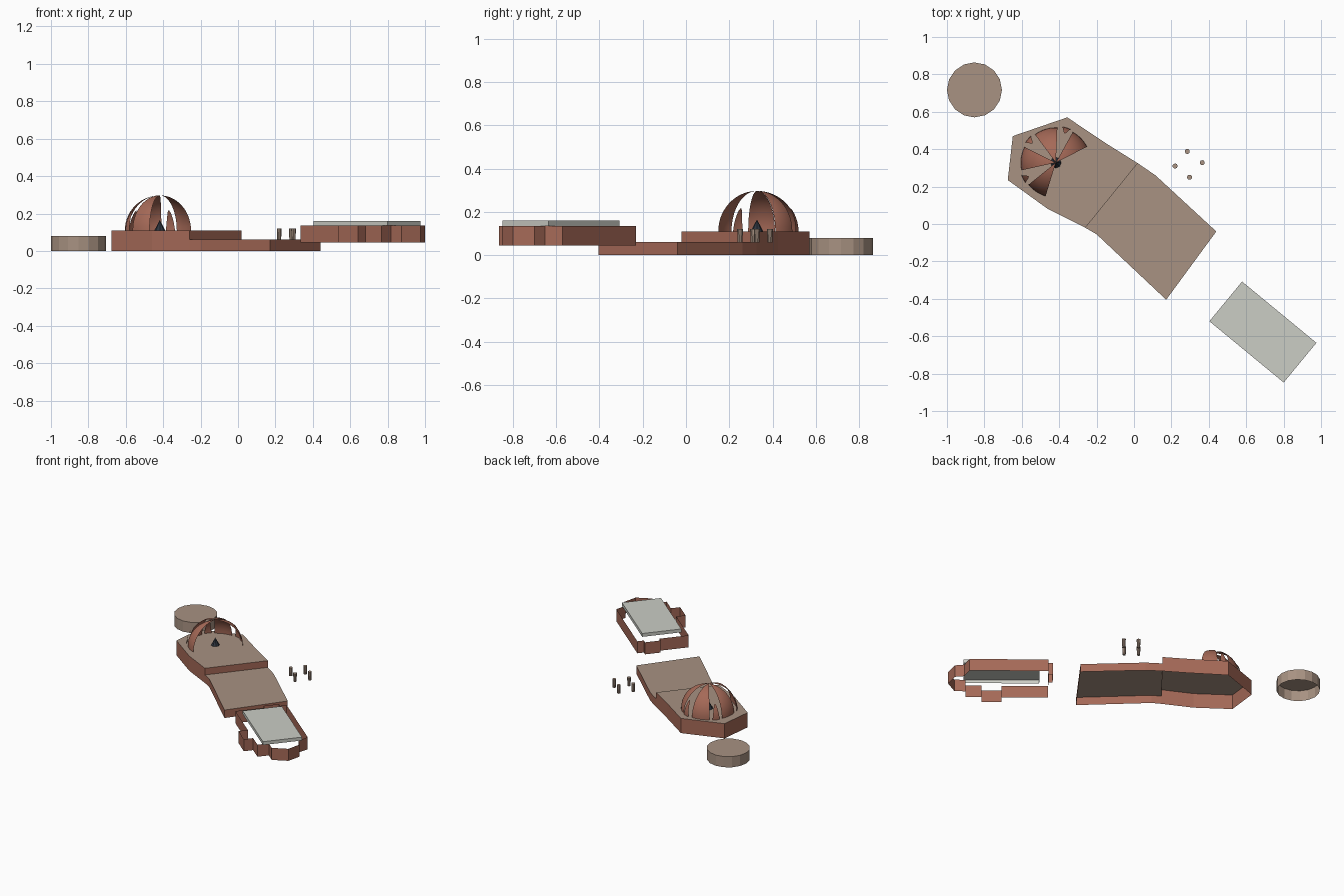
import bpy, bmesh, math
from mathutils import Vector

if "Cube" in bpy.data.objects:
    bpy.data.objects.remove(bpy.data.objects["Cube"])


def srgb(r, g, b):
    f = lambda c: c / 12.92 if c <= 0.04045 else ((c + 0.055) / 1.055) ** 2.4
    return [f(c / 255) for c in (r, g, b)] + [1.0]


def material(name, *rgb):
    m = bpy.data.materials.new(name)
    m.diffuse_color = srgb(*rgb)
    m.use_nodes = True
    m.node_tree.nodes["Principled BSDF"].inputs["Base Color"].default_value = m.diffuse_color
    return m


BRICK = material("brick_red", 165, 105, 87)
TAN = material("sandy_tan", 168, 146, 130)
PALE = material("pale_grey", 203, 205, 197)
DARK = material("dark_slate", 45, 52, 62)


def add_object(name, bm, mats):
    me = bpy.data.meshes.new(name)
    bm.to_mesh(me)
    bm.free()
    for m in mats:
        me.materials.append(m)
    ob = bpy.data.objects.new(name, me)
    bpy.context.collection.objects.link(ob)
    return ob


def shell(name, pts, z0, z1, side, top=None):
    """Vertical walls on a counter-clockwise outline, open below, with an optional lid."""
    bm = bmesh.new()
    low = [bm.verts.new((x, y, z0)) for x, y in pts]
    high = [bm.verts.new((x, y, z1)) for x, y in pts]
    n = len(pts)
    for i in range(n):
        j = (i + 1) % n
        bm.faces.new((low[i], low[j], high[j], high[i]))
    if top:
        bm.faces.new(high).material_index = 1
    return add_object(name, bm, [side, top] if top else [side])


def ring(cx, cy, r, n):
    return [(cx + r * math.cos(2 * math.pi * i / n),
             cy + r * math.sin(2 * math.pi * i / n)) for i in range(n)]


# Stepped terraces
shell("upper_terrace", [(-0.675, 0.235), (-0.46, 0.08), (-0.26, -0.02), (0.02, 0.325),
                        (-0.14, 0.425), (-0.357, 0.57), (-0.648, 0.47)], 0, 0.11, BRICK, TAN)
shell("lower_terrace", [(-0.26, -0.02), (-0.20, -0.055), (0.172, -0.405), (0.44, -0.04),
                        (0.115, 0.26), (0.02, 0.325)], 0, 0.06, BRICK, TAN)

# Round platform
shell("round_platform", ring(-0.853, 0.717, 0.147, 16), 0, 0.08, TAN, TAN)

# Hall: plan laid out along its long (u) and short (v) directions
ANG = math.radians(-39.5)
U = Vector((math.cos(ANG), math.sin(ANG)))
V = Vector((-U.y, U.x))
CORNER = Vector((0.403, -0.52))


def plan(pts):
    return [tuple(CORNER + U * u + V * v) for u, v in pts]


shell("hall_wall", plan([
    (-0.06, -0.035), (0.255, -0.035), (0.255, -0.10), (0.39, -0.10), (0.39, -0.035),
    (0.50, -0.035), (0.50, 0.045), (0.575, 0.045), (0.62, 0.15), (0.575, 0.24),
    (0.51, 0.25), (0.475, 0.326), (-0.06, 0.326),
    (-0.06, 0.28), (-0.09, 0.28), (-0.09, 0.17), (-0.06, 0.17)]), 0.045, 0.135, BRICK)
shell("hall_roof", plan([(0, 0), (0.515, 0), (0.515, 0.275), (0, 0.275)]),
      0.135, 0.16, PALE, PALE)

# Open dome: thin spherical gores with small pointed leaves in the gaps
CX, CY, BASE, R = -0.418, 0.328, 0.11, 0.187


def dome_point(phi, elev, r=R):
    return (CX + r * math.cos(elev) * math.cos(phi),
            CY + r * math.cos(elev) * math.sin(phi), BASE + r * math.sin(elev))


def dome_piece(name, mid, half, top, width, r=R, cols=8, rows=14):
    """Patch of the dome; width(t) scales the half angle from base (0) to tip (1)."""
    bm = bmesh.new()
    grid = []
    for k in range(rows + 1):
        t = k / rows
        grid.append([bm.verts.new(dome_point(
            math.radians(mid + half * width(t) * (2 * c / cols - 1)),
            math.radians(top) * t, r)) for c in range(cols + 1)])
    for k in range(rows):
        for c in range(cols):
            bm.faces.new((grid[k][c], grid[k][c + 1], grid[k + 1][c + 1], grid[k + 1][c]))
    bmesh.ops.remove_doubles(bm, verts=bm.verts, dist=1e-5)
    for f in bm.faces:
        f.smooth = True
    return add_object(name, bm, [BRICK])


AXIS = 140
for i, (off, half) in enumerate([(-96, 17), (-33, 19.5), (33, 19.5), (96, 17)]):
    dome_piece(f"dome_gore_{i + 1}", AXIS + off, half, 90, lambda t: 1)
for i, off in enumerate((-67, 0, 67)):
    dome_piece(f"dome_leaf_{i + 1}", AXIS + off, 7.5, 34,
               lambda t: math.sqrt(max(0, 1 - t)), 0.195, 4, 8)

# Cone under the dome
bm = bmesh.new()
bmesh.ops.create_cone(bm, cap_ends=True, segments=8, radius1=0.029, radius2=0, depth=0.055)
bmesh.ops.translate(bm, verts=bm.verts, vec=(CX, CY, BASE + 0.0275))
add_object("centre_cone", bm, [DARK])

# Four small floating posts
for i, (x, y) in enumerate([(0.22, 0.31), (0.285, 0.388), (0.365, 0.328), (0.297, 0.25)]):
    bm = bmesh.new()
    bmesh.ops.create_cone(bm, cap_ends=True, segments=10, radius1=0.011, radius2=0.0135,
                          depth=0.062)
    bmesh.ops.translate(bm, verts=bm.verts, vec=(x, y, 0.089))
    add_object(f"post_{i + 1}", bm, [TAN])
